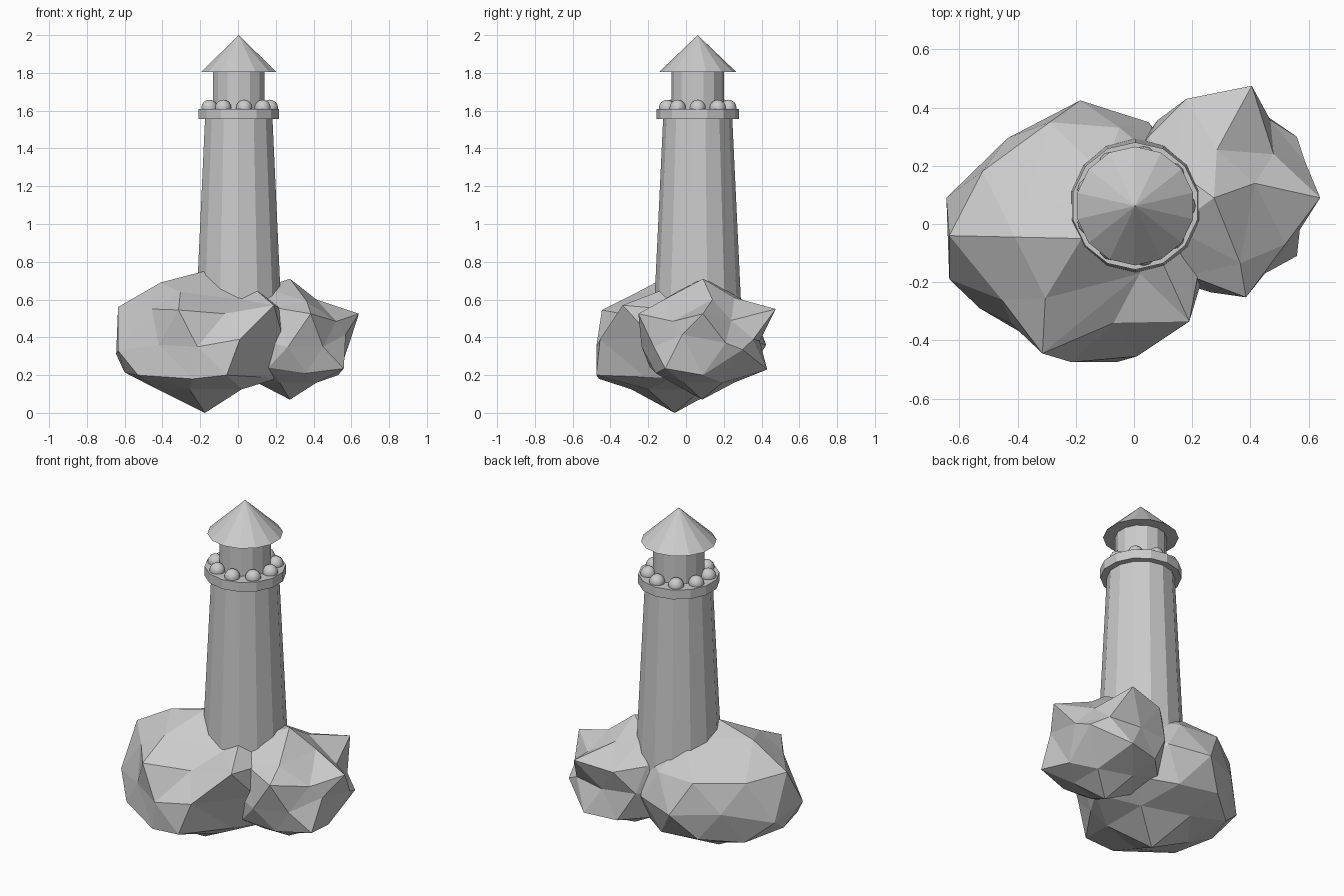
import bpy, math
from mathutils import Vector

CX, CY = 0.004, 0.062   # tower axis


def taper(name, r1, r2, z1, z2, sides=14):
    bpy.ops.mesh.primitive_cone_add(vertices=sides, radius1=r1, radius2=r2, depth=z2 - z1,
                                    location=(CX, CY, (z1 + z2) / 2))
    bpy.context.object.name = name


def rock(name, centre, size, base_z, corners):
    """Low-poly boulder: an icosphere whose nearest corners are pulled to given points."""
    bpy.ops.mesh.primitive_ico_sphere_add(subdivisions=2, radius=1)
    ob = bpy.context.object
    ob.name = name
    verts = list(ob.data.vertices)
    c = Vector(centre)
    under = [v for v in verts if -0.95 < v.co.z < -0.7]
    for v in verts:
        v.co = c + Vector([a * s for a, s in zip(v.co, size)])
    # ring around the lowest point is raised so the underside is pointed
    for v in under:
        v.co.z = base_z
        verts.remove(v)
    for p in corners:
        p = Vector(p)
        v = min(verts, key=lambda q: (q.co - p).length)
        v.co = p
        verts.remove(v)
    ob.data.update()


# Boulders
rock("large_rock", (-0.18, -0.06, 0.38), (0.47, 0.46, 0.37), 0.125, [
    (-0.18, -0.05, 0.75), (-0.175, -0.06, 0.0), (-0.635, -0.04, 0.56),
    (-0.635, -0.19, 0.33), (-0.645, 0.09, 0.31), (-0.53, -0.29, 0.20),
    (-0.42, -0.345, 0.36), (-0.315, -0.445, 0.545), (-0.305, -0.255, 0.64),
    (-0.455, -0.26, 0.55), (-0.41, -0.045, 0.69), (-0.215, -0.475, 0.35),
    (-0.24, -0.46, 0.18), (-0.06, -0.475, 0.20), (0.01, -0.455, 0.39),
    (-0.07, -0.34, 0.525), (0.19, -0.335, 0.57), (0.06, -0.05, 0.68),
    (0.02, -0.17, 0.60), (0.24, -0.17, 0.39), (0.12, -0.22, 0.19),
    (-0.435, 0.295, 0.38), (-0.29, 0.35, 0.55), (-0.185, 0.425, 0.36),
    (0.05, 0.35, 0.38)])
rock("small_rock", (0.275, 0.09, 0.39), (0.33, 0.33, 0.32), 0.16, [
    (0.275, 0.09, 0.71), (0.275, 0.085, 0.07), (0.405, 0.475, 0.55),
    (0.64, 0.09, 0.525), (0.385, -0.252, 0.525), (0.285, 0.255, 0.61),
    (0.415, 0.14, 0.60), (0.365, -0.135, 0.59), (0.48, 0.24, 0.49),
    (0.52, -0.07, 0.485), (0.59, 0.21, 0.37), (0.57, -0.02, 0.415),
    (0.56, 0.30, 0.335), (0.56, -0.11, 0.235), (0.53, 0.09, 0.20),
    (0.265, -0.235, 0.35), (0.16, -0.19, 0.24), (0.36, -0.16, 0.21),
    (0.45, -0.17, 0.35), (0.18, 0.43, 0.52), (0.28, 0.39, 0.38),
    (0.37, 0.43, 0.23), (0.18, 0.39, 0.22), (0.05, 0.30, 0.54)])

# Tower, gallery deck, lantern room and roof
taper("tower", 0.235, 0.183, 0.46, 1.56)
taper("gallery_deck", 0.219, 0.219, 1.555, 1.61)
taper("lantern_room", 0.139, 0.139, 1.61, 1.81)
taper("roof", 0.204, 0.0, 1.805, 2.0)

# Ring of round railing knobs
for i in range(9):
    a = math.tau * i / 9
    bpy.ops.mesh.primitive_uv_sphere_add(segments=12, ring_count=8, radius=0.043,
                                         location=(CX + 0.165 * math.cos(a), CY + 0.165 * math.sin(a), 1.615))
    bpy.context.object.name = f"railing_knob_{i + 1}"
    bpy.ops.object.shade_smooth()
